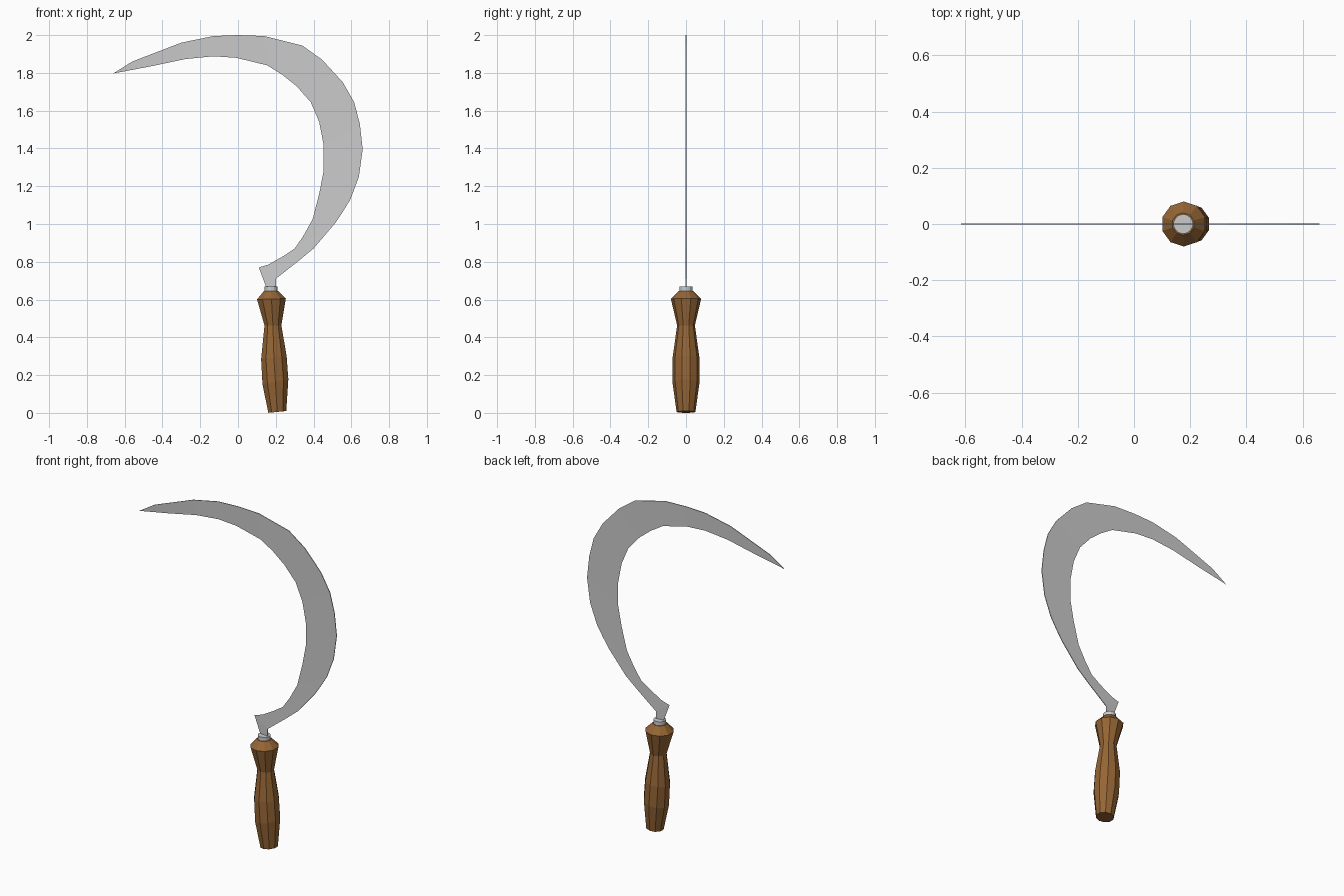
import bpy, bmesh
from math import sin, cos, pi

if "Cube" in bpy.data.objects:
    bpy.data.objects.remove(bpy.data.objects["Cube"])


def finish(bm, name, color=None):
    bmesh.ops.recalc_face_normals(bm, faces=bm.faces)
    mesh = bpy.data.meshes.new(name)
    bm.to_mesh(mesh)
    bm.free()
    obj = bpy.data.objects.new(name, mesh)
    bpy.context.collection.objects.link(obj)
    if color:
        mat = bpy.data.materials.new(name + "_material")
        mat.diffuse_color = color
        mat.use_nodes = True
        mat.node_tree.nodes["Principled BSDF"].inputs["Base Color"].default_value = mat.diffuse_color
        mesh.materials.append(mat)
    return obj


def loft(name, sections, sides, color=None):
    """Closed tube through (centre x, z, radius, tilt) rings."""
    bm = bmesh.new()
    rings = []
    for cx, z, r, tilt in sections:
        ring = []
        for k in range(sides):
            a = 2 * pi * (k + 0.5) / sides
            ring.append(bm.verts.new((cx + r * cos(a), r * sin(a), z + tilt * r * cos(a))))
        rings.append(ring)
    for lo, hi in zip(rings, rings[1:]):
        for k in range(sides):
            n = (k + 1) % sides
            bm.faces.new((lo[k], lo[n], hi[n], hi[k]))
    bm.faces.new(rings[0])
    bm.faces.new(rings[-1])
    return finish(bm, name, color)


# Ten-sided wooden handle, leaning slightly toward the tip side
loft("handle", [
    (0.208, 0.005, 0.050, 0.10),
    (0.198, 0.165, 0.072, 0.18),
    (0.190, 0.292, 0.071, 0.12),
    (0.185, 0.463, 0.047, 0.00),
    (0.177, 0.603, 0.080, 0.03),
    (0.175, 0.645, 0.040, 0.00),
], 10, (0.30, 0.13, 0.035, 1))

# Metal collar
loft("ferrule", [(0.175, 0.635, 0.035, 0), (0.175, 0.668, 0.035, 0)], 14)

# Blade: matching spine and cutting-edge points from the tang to the tip
spine = [(.20, .65), (.20, .71), (.315, .80), (.40, .87), (.515, 1.005),
         (.555, 1.065), (.595, 1.13), (.64, 1.25), (.66, 1.395), (.645, 1.53),
         (.615, 1.645), (.555, 1.75), (.445, 1.87), (.34, 1.945), (.14, 1.995),
         (0, 2.0), (-.13, 1.995), (-.30, 1.96), (-.56, 1.86)]
edge = [(.155, .65), (.11, .77), (.16, .785), (.24, .83), (.30, .87),
        (.345, .935), (.395, 1.025), (.43, 1.16), (.453, 1.28), (.453, 1.42),
        (.43, 1.54), (.385, 1.645), (.31, 1.73), (.235, 1.79), (.155, 1.84),
        (-.01, 1.88), (-.13, 1.888), (-.28, 1.873), (-.46, 1.835)]
bm = bmesh.new()
half = 0.002
rows = []
for (sx, sz), (ex, ez) in zip(spine, edge):
    rows.append([bm.verts.new((sx, -half, sz)), bm.verts.new((ex, 0, ez)),
                 bm.verts.new((sx, half, sz))])
tip = bm.verts.new((-.66, 0, 1.797))
for a, b in zip(rows, rows[1:]):
    for i in range(3):
        j = (i + 1) % 3
        bm.faces.new((a[i], a[j], b[j], b[i]))
bm.faces.new(rows[0])
for i in range(3):
    bm.faces.new((rows[-1][i], rows[-1][(i + 1) % 3], tip))
finish(bm, "blade")
